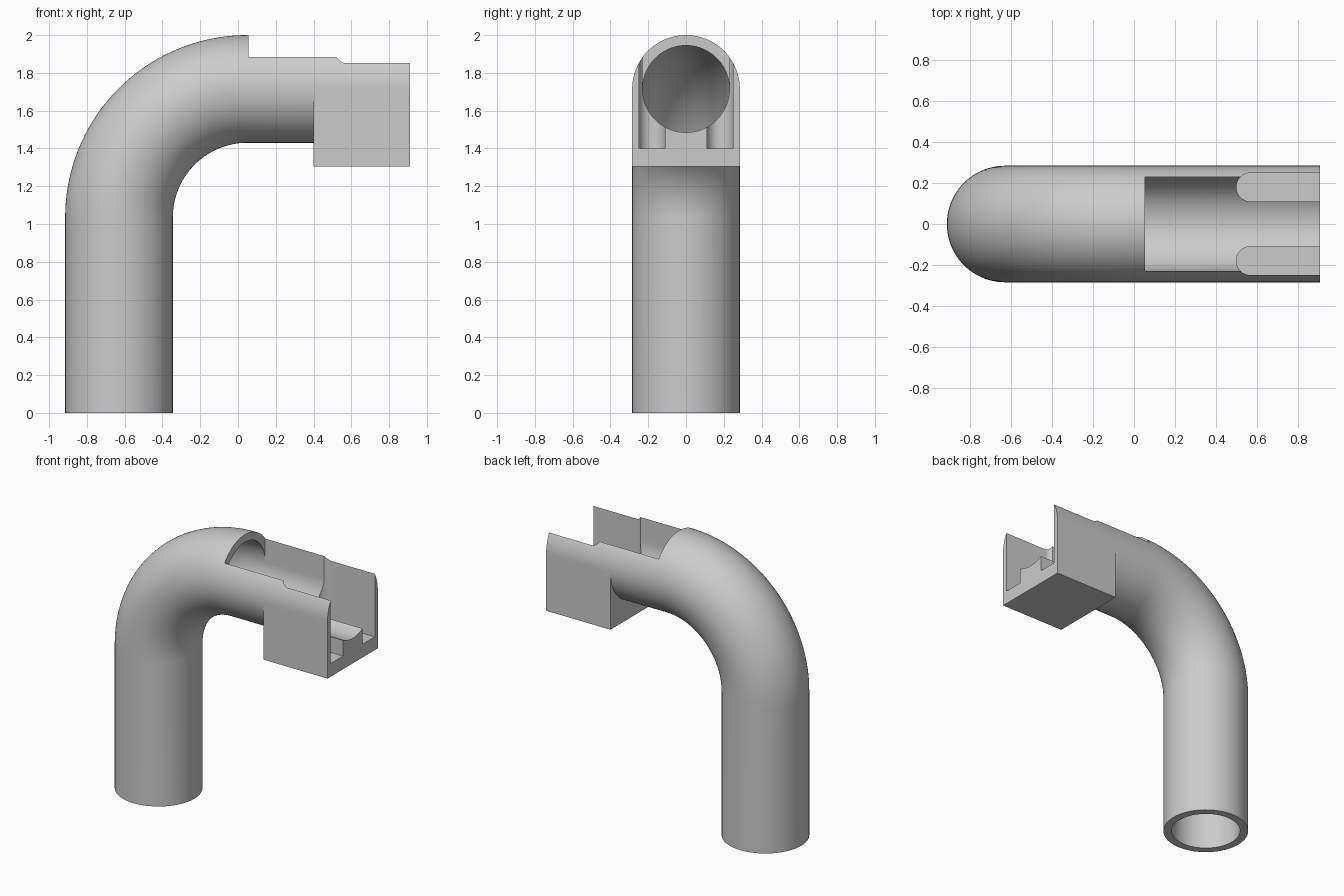
import bpy, bmesh
from math import sin, cos, pi, sqrt

cube = bpy.data.objects.get("Cube")
if cube:
    bpy.data.objects.remove(cube)

SEG = 96                    # points round the pipe
BEND = 40                   # rings round the bend
OUTER, BORE = 0.285, 0.23
PIPE_X, AXIS_Z, BEND_R = -0.63, 1.715, 0.68
BEND_X, BEND_Z = PIPE_X + BEND_R, AXIS_Z - BEND_R
END_X = 0.91

grey = bpy.data.materials.new("plain grey")
grey.use_nodes = True
colour = (0.6, 0.6, 0.6, 1)
grey.diffuse_color = colour
grey.node_tree.nodes["Principled BSDF"].inputs["Base Color"].default_value = colour


def make_object(name, bm):
    bmesh.ops.remove_doubles(bm, verts=bm.verts, dist=1e-5)
    bmesh.ops.recalc_face_normals(bm, faces=bm.faces)
    mesh = bpy.data.meshes.new(name)
    bm.to_mesh(mesh)
    bm.free()
    obj = bpy.data.objects.new(name, mesh)
    mesh.materials.append(grey)
    bpy.context.collection.objects.link(obj)
    return obj


def circle(r):
    return [(r * cos(2 * pi * i / SEG), r * sin(2 * pi * i / SEG)) for i in range(SEG)]


def half_square(r, side, depth):
    """Circle whose upper (side 1) or lower (side -1) half is squared off."""
    def clamp(v):
        return max(-1, min(1, v * sqrt(2) / r))
    return [(r * clamp(u), depth * clamp(v)) if v * side > 1e-6 else (u, v)
            for u, v in circle(r)]


def bent_solid(name, r, start_z, change_x, end_x, side, depth):
    """Round elbow that turns into a half-square section at change_x."""
    round_, square = circle(r), half_square(r, side, depth)
    rings = [[(PIPE_X - v, u, start_z) for u, v in round_]]
    for i in range(BEND + 1):
        a = pi / 2 * i / BEND
        rings.append([(BEND_X - (BEND_R + v) * cos(a), u, BEND_Z + (BEND_R + v) * sin(a))
                      for u, v in round_])
    for x, section in ((change_x, round_), (change_x, square), (end_x, square)):
        rings.append([(x, u, AXIS_Z + v) for u, v in section])
    bm = bmesh.new()
    loops = [[bm.verts.new(p) for p in ring] for ring in rings]
    for a, b in zip(loops, loops[1:]):
        for i in range(SEG):
            j = (i + 1) % SEG
            bm.faces.new((a[i], a[j], b[j], b[i]))
    bm.faces.new(loops[0])
    bm.faces.new(loops[-1])
    return make_object(name, bm)


def pocket(name, y, r=0.07, x=0.57, floor=1.4, top=2.2):
    """Upright slot with a rounded inner end, open past the end of the block."""
    outline = [(x + r * cos(a), y + r * sin(a))
               for a in (pi / 2 + pi * i / 24 for i in range(25))]
    outline += [(END_X + 0.2, y - r), (END_X + 0.2, y + r)]
    bm = bmesh.new()
    face = bm.faces.new([bm.verts.new((px, py, floor)) for px, py in outline])
    grown = bmesh.ops.extrude_face_region(bm, geom=[face])["geom"]
    bmesh.ops.translate(bm, vec=(0, 0, top - floor),
                        verts=[v for v in grown if isinstance(v, bmesh.types.BMVert)])
    return make_object(name, bm)


# Elbow pipe with the square-bottomed end block
elbow = bent_solid("elbow_pipe", OUTER, 0, 0.4, END_X, -1, AXIS_Z - 1.305)

# Bore, opening into an upward slot, and the two pockets
cutters = [bent_solid("bore_cutter", BORE, -0.1, 0.055, END_X + 0.2, 1, 0.5),
           pocket("left_pocket_cutter", 0.18),
           pocket("right_pocket_cutter", -0.18)]

bpy.ops.object.select_all(action="DESELECT")
elbow.select_set(True)
bpy.context.view_layer.objects.active = elbow
for cutter in cutters:
    cutter.hide_render = True
    mod = elbow.modifiers.new("cut", "BOOLEAN")
    mod.operation, mod.solver, mod.object = "DIFFERENCE", "EXACT", cutter
    bpy.ops.object.modifier_apply(modifier=mod.name)
    bpy.data.objects.remove(cutter)

bpy.ops.object.shade_smooth_by_angle(angle=pi / 6)
